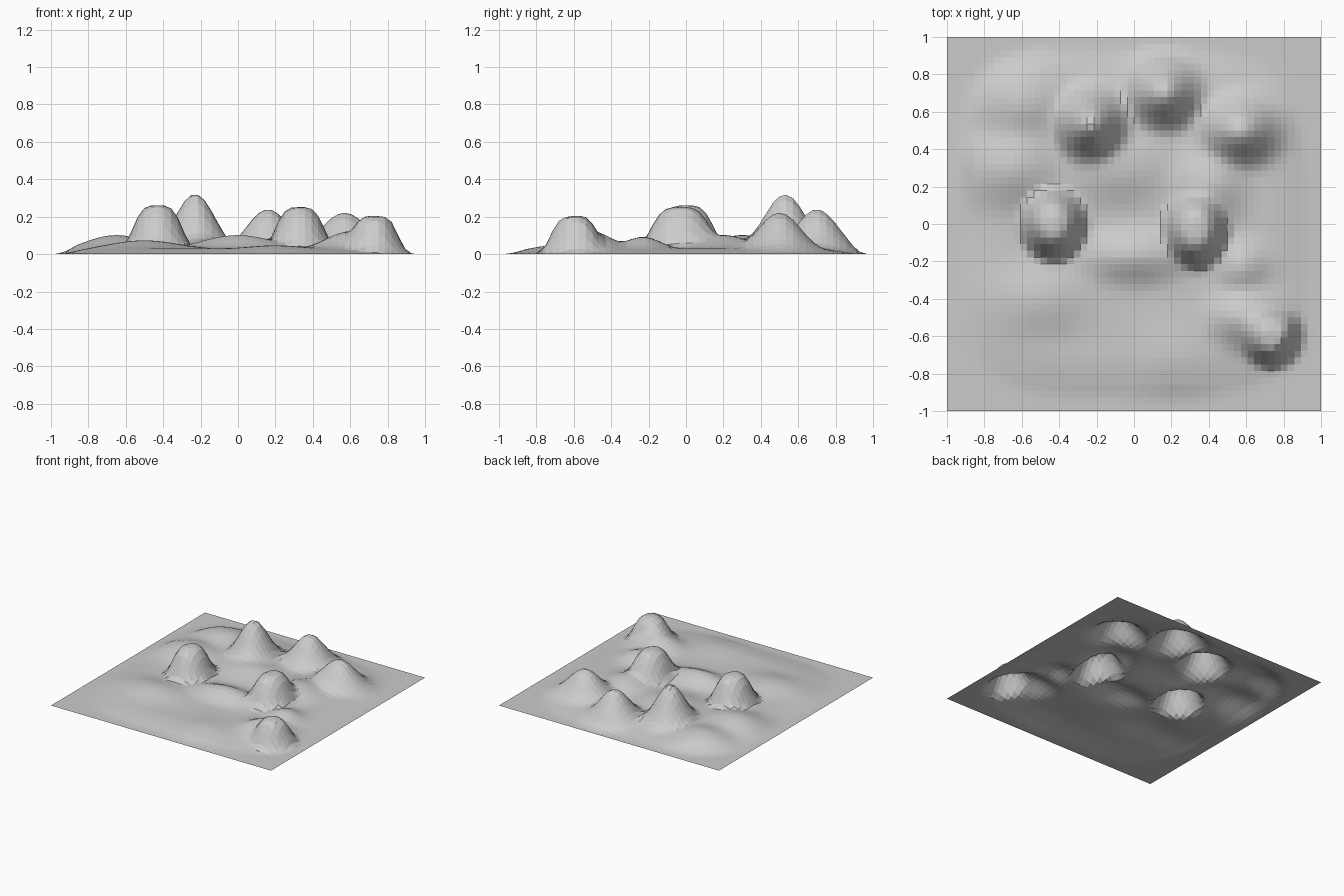
import bpy, bmesh, math

cube = bpy.data.objects.get("Cube")
if cube:
    bpy.data.objects.remove(cube, do_unlink=True)


def bump(x, y, height, width, depth, steepness):
    """Return a function giving the height of one mound at any point."""
    def at(px, py):
        reach = math.hypot((px - x) / width, (py - y) / depth)
        return height * math.exp(-reach ** steepness)
    return at


def dome(x, y, height, depth):
    return bump(x, y, height, width=0.15, depth=depth, steepness=3.8)


def peak(x, y, height, width):
    return bump(x, y, height, width, depth=0.16, steepness=2.1)


def swell(x, y, height, width=0.25, depth=0.22):
    return bump(x, y, height, width, depth, steepness=2)


def smooth_step(value):
    value = min(max(value, 0), 1)
    return value * value * (3 - 2 * value)


def inset(px, py):
    """Distance in from a rounded square border."""
    return max(1 - (px ** 4 + py ** 4) ** 0.25, 0)


def plain(px, py):
    """Low ground that fades out toward the border of the sheet."""
    return 0.03 * smooth_step(inset(px, py) / 0.3)


# Mounds that make up the landscape
left_dome = dome(0.33, -0.03, height=0.25, depth=0.18)
right_dome = dome(-0.43, 0, height=0.26, depth=0.17)
front_dome = dome(0.74, -0.6, height=0.2, depth=0.14)
front_dome_shoulder = swell(0.6, -0.5, height=0.12, width=0.2, depth=0.16)
tall_peak = peak(-0.23, 0.53, height=0.32, width=0.15)
back_peak = peak(0.16, 0.7, height=0.24, width=0.16)
left_peak = peak(0.57, 0.5, height=0.22, width=0.18)
small_knoll = swell(0.58, -0.23, height=0.09, width=0.15, depth=0.15)
right_swell = swell(-0.65, 0.3, height=0.1)
back_swell = swell(-0.6, 0.65, height=0.09)
front_swell = swell(-0.5, -0.4, height=0.07, width=0.3)
low_swell = swell(0.2, -0.7, height=0.04)
middle_ridge = swell(0, -0.17, height=0.1, width=0.3, depth=0.15)
middle_slope = swell(0.4, 0.2, height=0.1, width=0.2)
inner_slope = swell(-0.1, 0.3, height=0.08, width=0.3)

LANDSCAPE = [
    plain, left_dome, right_dome, front_dome, front_dome_shoulder,
    tall_peak, back_peak, left_peak, small_knoll, right_swell, back_swell,
    front_swell, low_swell, middle_ridge, middle_slope, inner_slope,
]


def ground_height(px, py):
    """Blend the mounds softly and pin the border of the sheet to zero."""
    blended = sum(part(px, py) ** 2.5 for part in LANDSCAPE) ** 0.4
    return blended * smooth_step(inset(px, py) / 0.15)


# Terrain sheet, open underneath
bm = bmesh.new()
bmesh.ops.create_grid(bm, x_segments=56, y_segments=56, size=1)
for vert in bm.verts:
    vert.co.z = ground_height(vert.co.x, vert.co.y)
mesh = bpy.data.meshes.new("terrain")
bm.to_mesh(mesh)
bm.free()
terrain = bpy.data.objects.new("terrain", mesh)
bpy.context.collection.objects.link(terrain)

# Single stone colour
stone = bpy.data.materials.new("light_grey")
stone.use_nodes = True
colour = (0.6, 0.6, 0.6, 1)
stone.diffuse_color = colour
shader = stone.node_tree.nodes["Principled BSDF"]
shader.inputs["Base Color"].default_value = colour
mesh.materials.append(stone)
